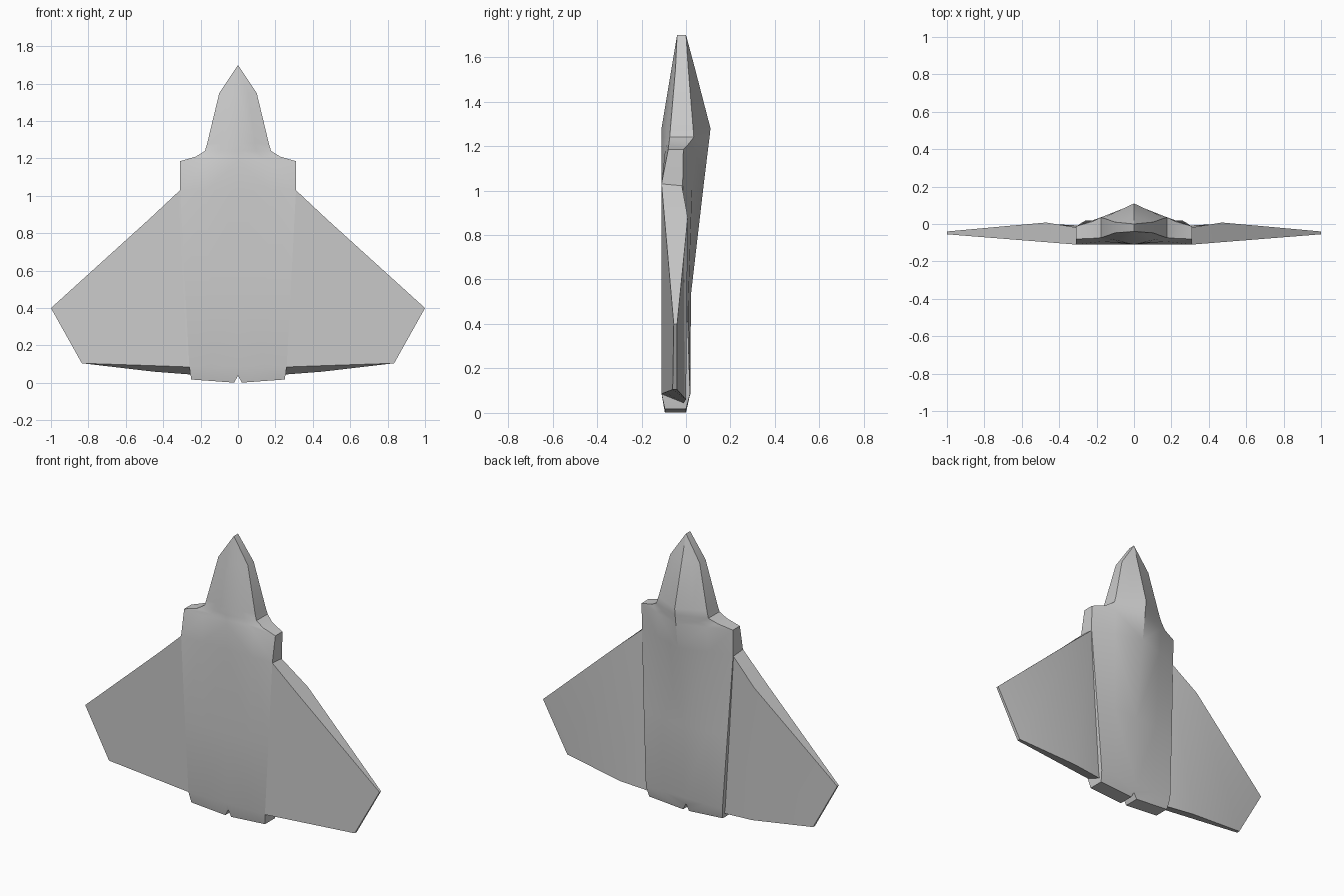
import bpy
import bmesh
from mathutils import Vector

cube = bpy.data.objects.get("Cube")
if cube:
    bpy.data.objects.remove(cube, do_unlink=True)

# Single hull colour
hull = bpy.data.materials.new("light_grey")
hull.use_nodes = True
grey = (0.6, 0.6, 0.6, 1)
hull.diffuse_color = grey
hull.node_tree.nodes["Principled BSDF"].inputs["Base Color"].default_value = grey


def finish(name, bm):
    """Clean up a half mesh, mirror it across x and shade it."""
    bmesh.ops.remove_doubles(bm, verts=bm.verts, dist=0.0005)
    bmesh.ops.recalc_face_normals(bm, faces=bm.faces)
    mesh = bpy.data.meshes.new(name)
    bm.to_mesh(mesh)
    bm.free()
    mesh.materials.append(hull)
    obj = bpy.data.objects.new(name, mesh)
    bpy.context.collection.objects.link(obj)
    mirror = obj.modifiers.new("Mirror", "MIRROR")
    mirror.use_clip = True
    bpy.ops.object.select_all(action="DESELECT")
    obj.select_set(True)
    bpy.context.view_layer.objects.active = obj
    bpy.ops.object.modifier_apply(modifier="Mirror")
    bpy.ops.object.shade_smooth_by_angle(angle=0.5)
    return obj


def half_ring(z, width, low, high, belly, ridge, split=0.55, edge_z=None, mid_z=None):
    """Half section: belly centre, belly edge, chine, shoulder, spine."""
    edge_z = z if edge_z is None else edge_z
    mid_z = z if mid_z is None else mid_z
    lower, upper = Vector((width, low, edge_z)), Vector((width, high, edge_z))
    keel, spine = Vector((0, belly, z)), Vector((0, ridge, z))
    inner_low, inner_high = keel.lerp(lower, split), spine.lerp(upper, split)
    keel.z = spine.z = mid_z
    return [keel, inner_low, lower, upper, inner_high, spine]


# Fuselage: nose, cockpit spine, intake shoulders, rear body, notched tail
sections = [
    half_ring(1.7, 0, -.04, 0, -.04, 0),
    half_ring(1.55, .1, -.047, .01, -.065, .04),
    half_ring(1.28, .165, -.07, .032, -.11, .11),
    half_ring(1.24, .177, -.073, .035, -.11, .106),
    half_ring(1.21, .225, -.077, .012, -.11, .102),
    half_ring(1.185, .31, -.08, -.012, -.11, .099),
    half_ring(1.03, .31, -.11, -.015, -.11, .08),
    half_ring(.53, .284, -.11, .004, -.11, .022),
    half_ring(.085, .26, -.11, .018, -.11, .02),
    half_ring(0, .25, -.095, 0, -.095, 0, split=.08, edge_z=.018, mid_z=.04),
]
bm = bmesh.new()
rings = [[bm.verts.new(p) for p in ring] for ring in sections]
for a, b in zip(rings, rings[1:]):
    for i in range(len(a) - 1):
        bm.faces.new((a[i], a[i + 1], b[i + 1], b[i]))
tail = rings[-1]
bm.faces.new((tail[0], tail[1], tail[4], tail[5]))
bm.faces.new((tail[1], tail[2], tail[3], tail[4]))
finish("fuselage", bm)

# Delta wings: root, crest and tip ribs, each listed as
# upper leading, upper trailing, lower trailing, lower leading
ribs = [
    [(.3, 1.03, -.02), (.255, .045, -.01), (.26, .085, -.11), (.31, 1.03, -.11)],
    [(.47, .88, .008), (.45, .06, 0), (.45, .092, -.094), (.47, .88, -.097)],
    [(1, .4, -.04), (.835, .105, -.04), (.835, .105, -.06), (1, .4, -.055)],
]
bm = bmesh.new()
loops = [[bm.verts.new((x, y, z)) for x, z, y in rib] for rib in ribs]
for a, b in zip(loops, loops[1:]):
    for i in range(4):
        j = (i + 1) % 4
        bm.faces.new((a[i], a[j], b[j], b[i]))
bm.faces.new(loops[0])
bm.faces.new(loops[-1])
finish("wings", bm)
